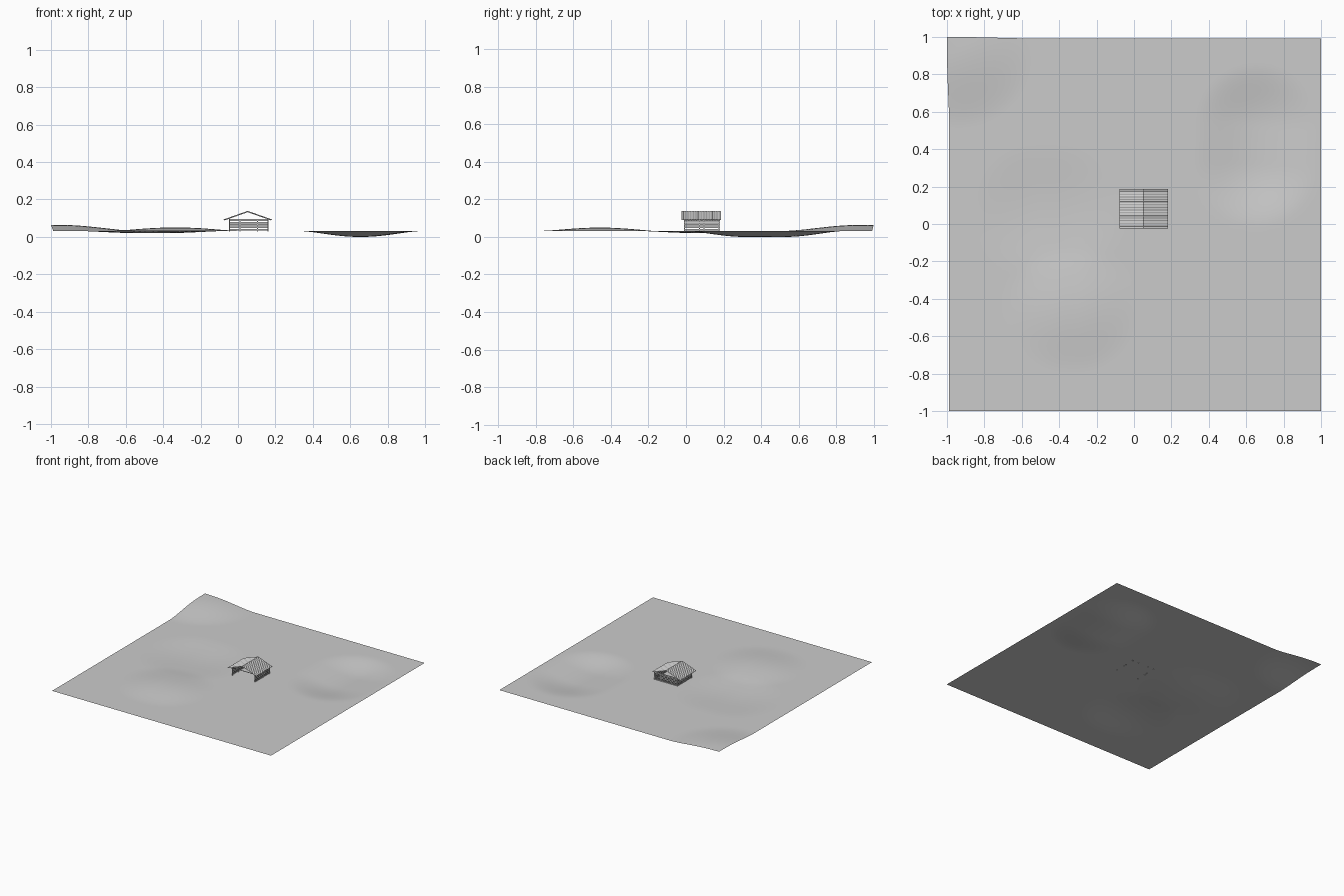
import bpy, bmesh, math
from mathutils import Vector

if "Cube" in bpy.data.objects:
    bpy.data.objects.remove(bpy.data.objects["Cube"])

GROUND = 0.032
grey = bpy.data.materials.new("plain grey")
grey.diffuse_color = (0.6, 0.6, 0.6, 1)
grey.use_nodes = True
grey.node_tree.nodes["Principled BSDF"].inputs["Base Color"].default_value = grey.diffuse_color


def finish(name, bm):
    me = bpy.data.meshes.new(name)
    bm.to_mesh(me)
    bm.free()
    ob = bpy.data.objects.new(name, me)
    bpy.context.collection.objects.link(ob)
    me.materials.append(grey)
    return ob


def add_box(bm, lo, hi):
    vs = bmesh.ops.create_cube(bm, size=1)["verts"]
    for v in vs:
        v.co = Vector([(a + b) / 2 + c * (b - a) for a, b, c in zip(lo, hi, v.co)])
    return vs


# Terrain: a flat sheet with soft sculpted hills and hollows
# each stroke: start, end, radius, height
strokes = [
    ((0.65, 0.32), (0.66, 0.52), 0.34, -0.032),   # deep hollow
    ((-0.36, -0.46), (-0.31, -0.46), 0.34, 0.018),  # low mound
    ((-0.52, 0.08), (-0.40, 0.08), 0.36, -0.012),   # shallow hollow
    ((-1.0, 1.0), (-0.94, 0.92), 0.41, 0.032),      # corner hill
]


def falloff(p, a, b, r):
    a, b = Vector(a), Vector(b)
    d = b - a
    t = max(0, min(1, (p - a).dot(d) / d.length_squared))
    q = (p - a - d * t).length / r
    return (1 - q * q) ** 2 if q < 1 else 0


bm = bmesh.new()
bmesh.ops.create_grid(bm, x_segments=80, y_segments=80, size=1)
for v in bm.verts:
    v.co.x = v.co.x * 0.994 + 0.006
    v.co.y = v.co.y * 0.996 - 0.004
    p = v.co.xy
    v.co.z = GROUND + sum(h * falloff(p, a, b, r) for a, b, r, h in strokes)
    lean = falloff(p, *strokes[3][:3])
    v.co.x -= 0.012 * lean
    v.co.y += 0.008 * lean
for f in bm.faces:
    f.smooth = True
finish("terrain", bm)

# Barn layout
X0, X1, Y0, Y1 = -0.045, 0.160, -0.008, 0.176
EAVE, RIDGE, MID = 0.092, 0.138, 0.052
T = 0.003   # half post thickness

# Posts
bm = bmesh.new()
posts = [(x, y) for x in (X0, X1) for y in (Y0, (Y0 + Y1) / 2 - 0.012, (Y0 + Y1) / 2 + 0.012, Y1)]
posts += [(x, Y1) for x in (0.01, 0.105)]
for x, y in posts:
    add_box(bm, (x - T, y - T, GROUND - 0.004), (x + T, y + T, 0.097))
finish("posts", bm)

# Spaced wall boards on the left, right and back; the front is open
B = 0.001
bm = bmesh.new()
for i in range(5):
    z0 = GROUND + 0.003 + i * 0.0125
    z1 = z0 + 0.0085
    for x in (X0 - T, X1 + T):
        add_box(bm, (x - B, Y0 - T, z0), (x + B, Y1 + T, z1))
    add_box(bm, (X0 - T, Y1 + T - B, z0), (X1 + T, Y1 + T + B, z1))
finish("wall_boards", bm)

# Top plates and tie beams
bm = bmesh.new()
for x in (X0, X1):
    add_box(bm, (x - T, Y0 - 0.012, 0.093), (x + T, Y1 + 0.008, 0.098))
for y in (Y0, Y1):
    add_box(bm, (X0 - T, y - 0.002, 0.093), (X1 + T, y + 0.002, 0.097))
finish("beams", bm)

# Rafters: slanted strips under the roof
HALF = 0.130
bm = bmesh.new()
for y in (Y0, (Y0 + Y1) / 2, Y1):
    for s in (-1, 1):
        for v in add_box(bm, (0, y - 0.002, -0.005), (HALF - 0.005, y + 0.002, -0.001)):
            v.co.z += RIDGE - v.co.x / HALF * (RIDGE - EAVE) - 0.001
            v.co.x = MID + s * v.co.x
bmesh.ops.recalc_face_normals(bm, faces=bm.faces[:])
finish("rafters", bm)

# Corrugated roof: a wavy profile along y, bridged from ridge to both eaves
RY0, RY1, WAVES, STEPS = -0.024, 0.187, 15, 6
bm = bmesh.new()
rows = []
for x, z in ((MID - HALF, EAVE), (MID, RIDGE), (MID + HALF, EAVE)):
    n = WAVES * STEPS
    rows.append([bm.verts.new((x, RY0 + (RY1 - RY0) * i / n,
                               z + 0.0012 * math.sin(2 * math.pi * i / STEPS)))
                 for i in range(n + 1)])
for a, b in zip(rows, rows[1:]):
    for i in range(len(a) - 1):
        bm.faces.new((a[i], b[i], b[i + 1], a[i + 1]))
roof = finish("corrugated_roof", bm)
solid = roof.modifiers.new("thickness", "SOLIDIFY")
solid.thickness = 0.001
